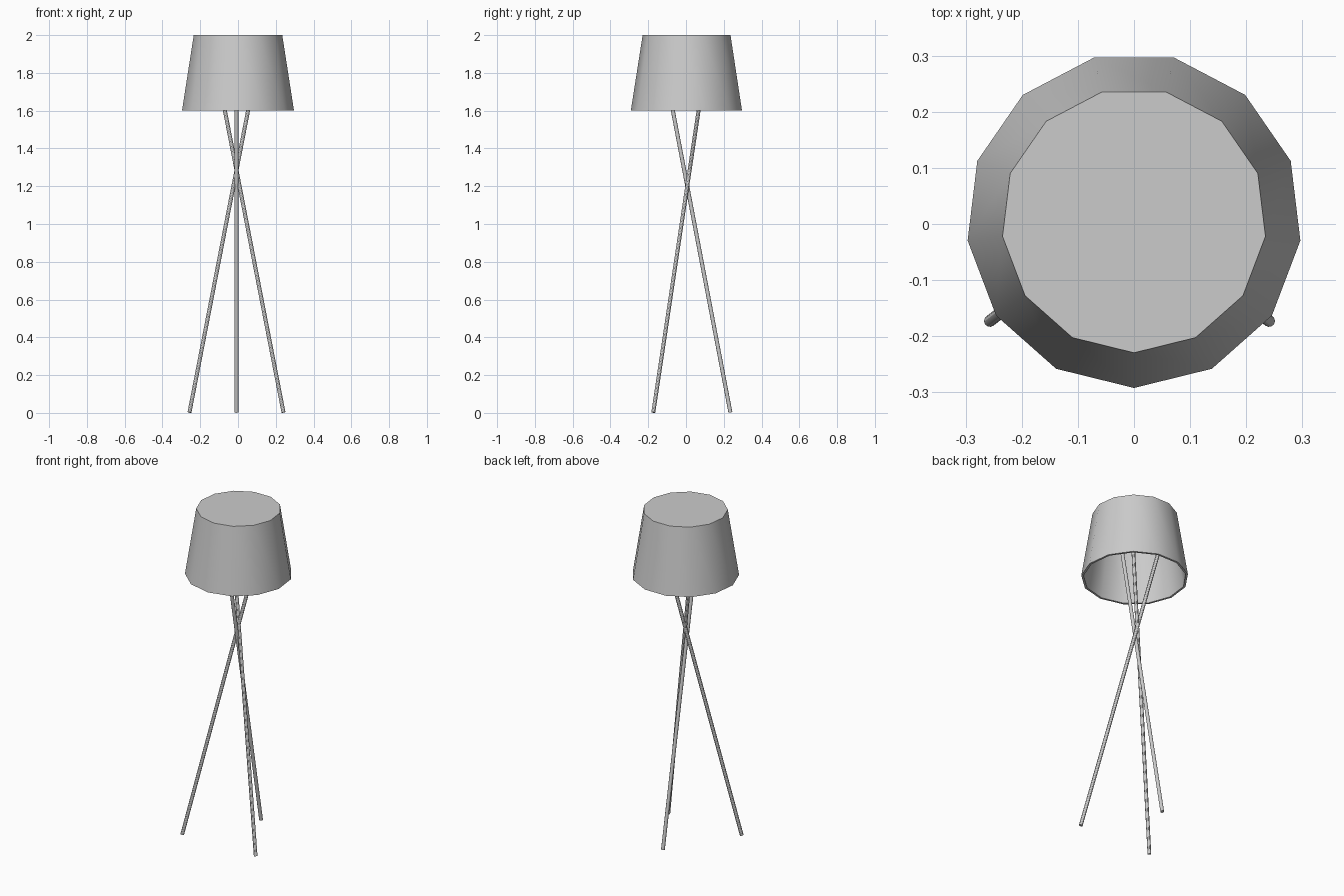
import bpy
import bmesh
from math import pi, sin, cos
from mathutils import Vector

if "Cube" in bpy.data.objects:
    bpy.data.objects.remove(bpy.data.objects["Cube"])


def material(name, colour):
    mat = bpy.data.materials.new(name)
    mat.use_nodes = True
    mat.diffuse_color = colour
    mat.node_tree.nodes["Principled BSDF"].inputs["Base Color"].default_value = colour
    return mat


grey = material("light grey", (0.6, 0.6, 0.6, 1))


def finish(obj):
    obj.data.materials.append(grey)
    bpy.ops.object.select_all(action="DESELECT")
    obj.select_set(True)
    bpy.context.view_layer.objects.active = obj
    bpy.ops.object.shade_smooth_by_angle(angle=pi / 6)


# Shade: thirteen-sided hollow frustum, closed on top and open below
SIDES = 13
CENTRE_Y = 0.0065


def ring(bm, radius, z):
    angles = [-pi / 2 + 2 * pi * i / SIDES for i in range(SIDES)]
    return [bm.verts.new((radius * cos(a), CENTRE_Y + radius * sin(a), z)) for a in angles]


bm = bmesh.new()
profile = [(0.236, 2.0), (0.2987, 1.6), (0.286, 1.6), (0.225, 1.988)]
rings = [ring(bm, r, z) for r, z in profile]
for upper, lower in zip(rings, rings[1:]):
    for i in range(SIDES):
        j = (i + 1) % SIDES
        bm.faces.new((upper[i], lower[i], lower[j], upper[j]))
bm.faces.new(rings[0])
bm.faces.new(rings[-1])
bmesh.ops.recalc_face_normals(bm, faces=bm.faces[:])
mesh = bpy.data.meshes.new("shade")
bm.to_mesh(mesh)
bm.free()
shade = bpy.data.objects.new("shade", mesh)
bpy.context.collection.objects.link(shade)
finish(shade)


# Legs: three thin rods crossing below the shade and ending inside it
def leg(name, foot, top):
    foot, top = Vector(foot), Vector(top)
    axis = top - foot
    bpy.ops.mesh.primitive_cylinder_add(vertices=12, radius=0.0105, depth=axis.length,
                                        location=(foot + top) / 2)
    obj = bpy.context.object
    obj.name = name
    obj.rotation_euler = axis.to_track_quat("Z", "Y").to_euler()
    finish(obj)


leg("right_front_leg", (-0.257, -0.173, 0.0025), (0.125, 0.122, 1.97))
leg("left_front_leg", (0.241, -0.173, 0.0025), (-0.141, 0.122, 1.97))
leg("back_leg", (-0.008, 0.235, 0.0025), (-0.008, -0.14, 1.97))
